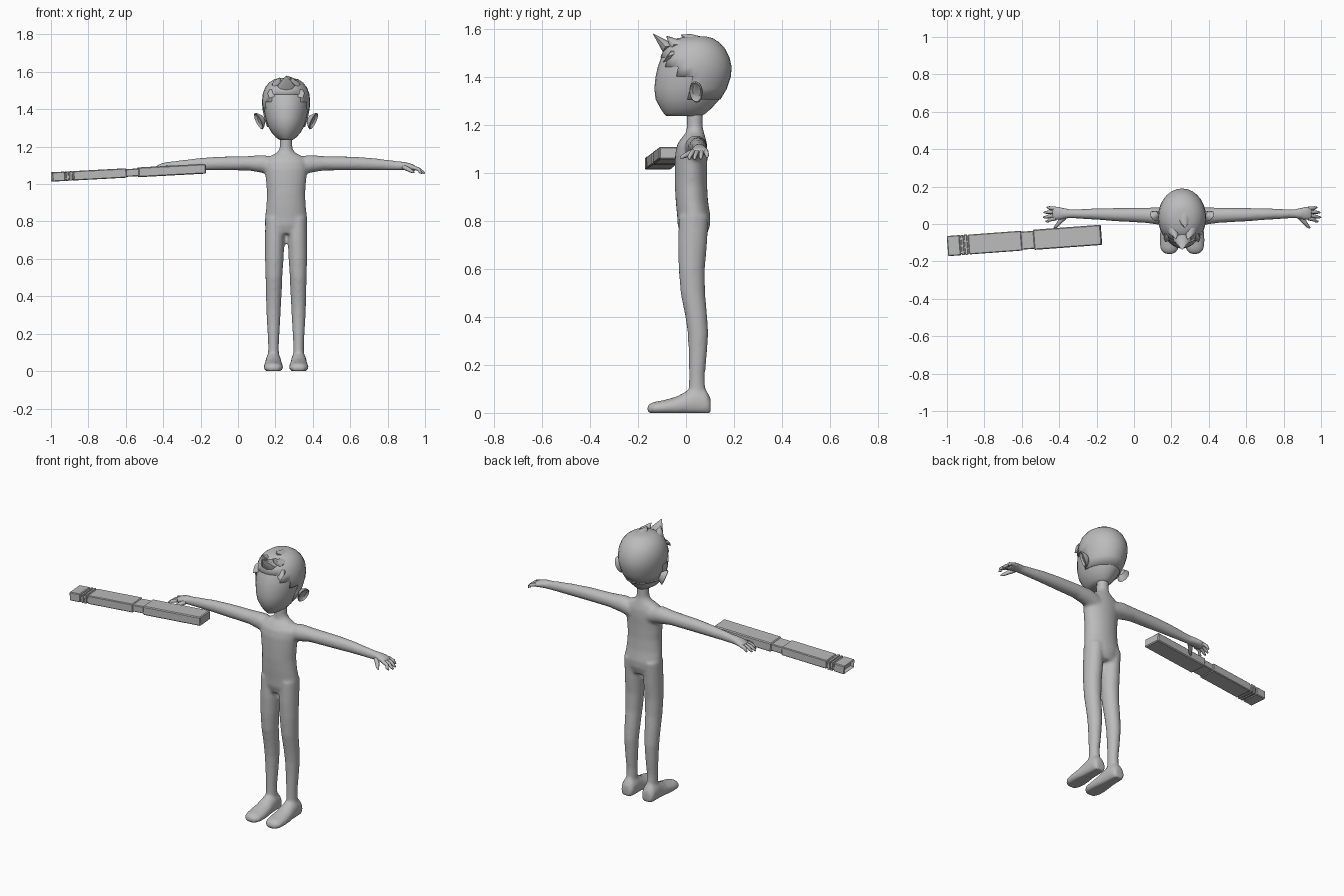
import bpy, bmesh, math
from mathutils import Vector, Matrix

if "Cube" in bpy.data.objects:
    bpy.data.objects.remove(bpy.data.objects["Cube"])

CX = 0.257          # centre of the figure in x
grey = bpy.data.materials.new("plain grey")
grey.diffuse_color = (0.5, 0.5, 0.5, 1)
grey.use_nodes = True
grey.node_tree.nodes["Principled BSDF"].inputs["Base Color"].default_value = grey.diffuse_color


def finish(bm, name, smooth=True, angle=40):
    """Turn a bmesh into an object, keeping edges above the angle sharp."""
    bmesh.ops.recalc_face_normals(bm, faces=bm.faces)
    for f in bm.faces:
        f.smooth = smooth
    for e in bm.edges:
        if len(e.link_faces) == 2 and e.calc_face_angle(0) > math.radians(angle):
            e.smooth = False
    me = bpy.data.meshes.new(name)
    bm.to_mesh(me)
    bm.free()
    me.materials.append(grey)
    ob = bpy.data.objects.new(name, me)
    bpy.context.collection.objects.link(ob)
    return ob


def loft(bm, rings, n=16, cap_end=True):
    """Skin rings given as (centre, first radius vector, second radius vector)."""
    loops = []
    for c, u, v in rings:
        loops.append([bm.verts.new(Vector(c) + Vector(u) * math.cos(a) + Vector(v) * math.sin(a))
                      for a in (2 * math.pi * i / n for i in range(n))])
    for a, b in zip(loops, loops[1:]):
        for i in range(n):
            j = (i + 1) % n
            bm.faces.new((a[i], a[j], b[j], b[i]))
    bm.faces.new(loops[0])
    if cap_end:
        bm.faces.new(loops[-1])
    return [v for l in loops for v in l]


def upright(z, xc, hw, yf, yb):
    return ((xc, (yf + yb) / 2, z), (hw, 0, 0), (0, (yb - yf) / 2, 0))


def tube(bm, pts, radii, n=8):
    """Tapered tube through a few points."""
    pts = [Vector(p) for p in pts]
    rings = []
    for i, p in enumerate(pts):
        t = (pts[min(i + 1, len(pts) - 1)] - pts[max(i - 1, 0)]).normalized()
        u = t.cross(Vector((0, 0, 1))).normalized()
        rings.append((p, u * radii[i], t.cross(u) * radii[i]))
    loft(bm, rings, n)


# Body: torso, neck, legs, feet and arms fused into one smooth skin
bm = bmesh.new()
torso = [(.735, .085, -.02, .085), (.78, .113, -.035, .1), (.82, .113, -.037, .102),
         (.88, .106, -.043, .092), (.95, .102, -.047, .088), (1.02, .108, -.047, .088),
         (1.08, .115, -.045, .09), (1.12, .115, -.036, .088), (1.15, .085, -.015, .08),
         (1.167, .05, 0, .075), (1.19, .034, .003, .07), (1.27, .032, .003, .07)]
loft(bm, [upright(z, CX, w, f, b) for z, w, f, b in torso], 24)
leg = [(.82, .062, .05, -.03, .095), (.7, .061, .052, -.034, .088), (.6, .063, .05, -.031, .079),
       (.5, .065, .045, -.023, .08), (.4, .066, .042, -.003, .089), (.33, .067, .039, .007, .093),
       (.25, .067, .035, .011, .088), (.15, .067, .029, .012, .078), (.08, .067, .029, .01, .082),
       (.03, .067, .03, .01, .085)]
foot = [(.103, .03, .06), (.085, .04, .095), (.04, .043, .108), (0, .045, .09), (-.04, .05, .068),
        (-.09, .054, .054), (-.13, .05, .047), (-.15, .038, .04), (-.161, .022, .028)]
arm = [(.05, .04, 1.09, .045, .05), (.12, .042, 1.107, .047, .049), (.2, .047, 1.111, .041, .039),
       (.35, .05, 1.11, .036, .037), (.45, .053, 1.107, .031, .034), (.55, .054, 1.101, .026, .028),
       (.6, .055, 1.097, .024, .025), (.63, .056, 1.097, .03, .023), (.665, .057, 1.092, .038, .019),
       (.695, .056, 1.083, .036, .015)]
for s in (-1, 1):
    loft(bm, [upright(z, CX + s * x, w, f, b) for z, x, w, f, b in leg])
    sole = loft(bm, [((CX + s * .068, y, h * .4), (w, 0, 0), (0, 0, h * .6)) for y, w, h in foot])
    for v in sole:
        v.co.z = max(v.co.z, 0)
    loft(bm, [((CX + s * x, y, z), (0, ry, 0), (0, 0, rz)) for x, y, z, ry, rz in arm])
body = finish(bm, "body")
m = body.modifiers.new("fuse", 'REMESH')
m.mode, m.voxel_size, m.use_smooth_shade = 'VOXEL', .009, True
m = body.modifiers.new("soften", 'SMOOTH')
m.factor, m.iterations = .5, 5

# Fingers and thumbs, drooping from the palms
for s, side in ((-1, "right"), (1, "left")):
    bm = bmesh.new()
    for y0, y1, x1, z1 in ((.083, .088, .722, 1.064), (.065, .062, .738, 1.058),
                           (.047, .036, .742, 1.056), (.03, .014, .728, 1.056)):
        tube(bm, [(CX + s * .675, y0, 1.089), (CX + s * .71, (y0 + y1) / 2, 1.079),
                  (CX + s * (x1 - .012), y1, z1 + .009), (CX + s * x1, y1, z1)],
             (.011, .0095, .008, .004))
    tube(bm, [(CX + s * .63, .035, 1.09), (CX + s * .655, .01, 1.078),
              (CX + s * .672, -.012, 1.068), (CX + s * .684, -.022, 1.062)],
         (.013, .012, .009, .004))
    finish(bm, side + "_fingers", angle=80)

# Head: egg with the widest part behind the face
skull = [(1.232, .035, -.083, .065), (1.245, .056, -.096, .085), (1.27, .08, -.112, .112),
         (1.305, .101, -.13, .143), (1.35, .116, -.135, .17), (1.4, .126, -.13, .187),
         (1.44, .129, -.121, .19), (1.48, .125, -.107, .181), (1.515, .112, -.09, .163),
         (1.54, .092, -.068, .14), (1.558, .065, -.035, .112), (1.566, .03, .015, .08)]


def head_shell(bm, kx, ky, kz):
    verts = loft(bm, [upright(z, 0, w, f, b) for z, w, f, b in skull], 28)
    for v in verts:
        v.co = (CX + v.co.x * kx, .03 + (v.co.y - .03) * ky, 1.4 + (v.co.z - 1.4) * kz)


bm = bmesh.new()
head_shell(bm, .95, .98, .98)
finish(bm, "head", angle=60)

# Hair: outer cap cut along a slanting hairline
bm = bmesh.new()
head_shell(bm, 1, 1, 1.012)
bald = []
for f in bm.faces:
    c = f.calc_center_median()
    line = 1.385 - c.y * .95 if c.y < .02 else 1.29
    if c.z < line:
        bald.append(f)
bmesh.ops.delete(bm, geom=bald, context='FACES')
hair = finish(bm, "hair_cap", angle=60)
m = hair.modifiers.new("thickness", 'SOLIDIFY')
m.thickness, m.offset = .012, -1

# Hair tufts: flattened spikes sweeping forward over the brow
bm = bmesh.new()
for root, mid, tip, w in (((0, -.01, 1.535), (0, -.085, 1.525), (0, -.137, 1.578), .055),
                          ((.05, .02, 1.53), (.045, -.05, 1.535), (.03, -.082, 1.568), .034),
                          ((-.05, .02, 1.53), (-.045, -.05, 1.535), (-.035, -.08, 1.568), .034),
                          ((.01, .06, 1.55), (.01, .01, 1.555), (.015, -.02, 1.574), .035),
                          ((.06, -.03, 1.5), (.075, -.075, 1.485), (.088, -.096, 1.46), .028),
                          ((-.06, -.03, 1.5), (-.075, -.075, 1.485), (-.088, -.096, 1.46), .028)):
    o = Vector((CX, 0, 0))
    loft(bm, [(o + Vector(root), (w, 0, 0), (0, 0, .018)),
              (o + Vector(mid), (w * .85, 0, 0), (0, .012, .022)),
              (o + Vector(tip), (.002, 0, 0), (0, 0, .002))], 8)
finish(bm, "hair_tufts", angle=45)

# Ears: cupped shells flaring outward
for s, side in ((-1, "right"), (1, "left")):
    bm = bmesh.new()
    n = Vector((s * .8, -.45, -.38)).normalized()
    u = Vector((0, 1, 0)) - n * n.y
    v = n.cross(u.normalized()).normalized()
    c = Vector((CX + s * .143, .043, 1.338))
    loft(bm, [(c + n * d, u.normalized() * .031 * k, v * .049 * k)
              for d, k in ((-.026, .45), (-.008, .85), (.004, 1), (.007, .9), (-.003, .6))], 12)
    finish(bm, side + "_ear")

# Bar prop: stepped bevelled blocks on a slim core, tilted across the hand
start, end = Vector((-.996, -.118, 1.038)), Vector((-.175, -.058, 1.082))
direction = end - start
x_axis = direction.normalized()
y_axis = Vector((0, 0, 1)).cross(x_axis).normalized()
z_axis = x_axis.cross(y_axis)
frame = Matrix((x_axis, y_axis, z_axis)).transposed().to_4x4()
frame.translation = start


def block(name, a, b, w, h, bevel=.004, recess=False):
    bm = bmesh.new()
    bmesh.ops.create_cube(bm, size=1, matrix=Matrix.Translation(((a + b) / 2, 0, 0))
                          @ Matrix.Diagonal((b - a, w, h, 1)))
    bmesh.ops.bevel(bm, geom=bm.edges[:], offset=bevel, segments=1, affect='EDGES')
    if recess:
        cap = [f for f in bm.faces if f.normal.x < -.99]
        bmesh.ops.inset_region(bm, faces=cap, thickness=.008)
        bmesh.ops.translate(bm, verts=cap[0].verts[:], vec=(.02, 0, 0))
    ob = finish(bm, name, smooth=False)
    ob.matrix_world = frame


length = direction.length
block("bar_core", .05, length - .02, .096, .041)
block("bar_end_block", 0, .068, .108, .05, recess=True)
block("bar_ring_outer", .074, .087, .108, .05, .002)
block("bar_ring_inner", .092, .107, .108, .05, .002)
block("bar_middle", .113, .398, .106, .05)
block("bar_grip", .462, length, .108, .052, .005)
